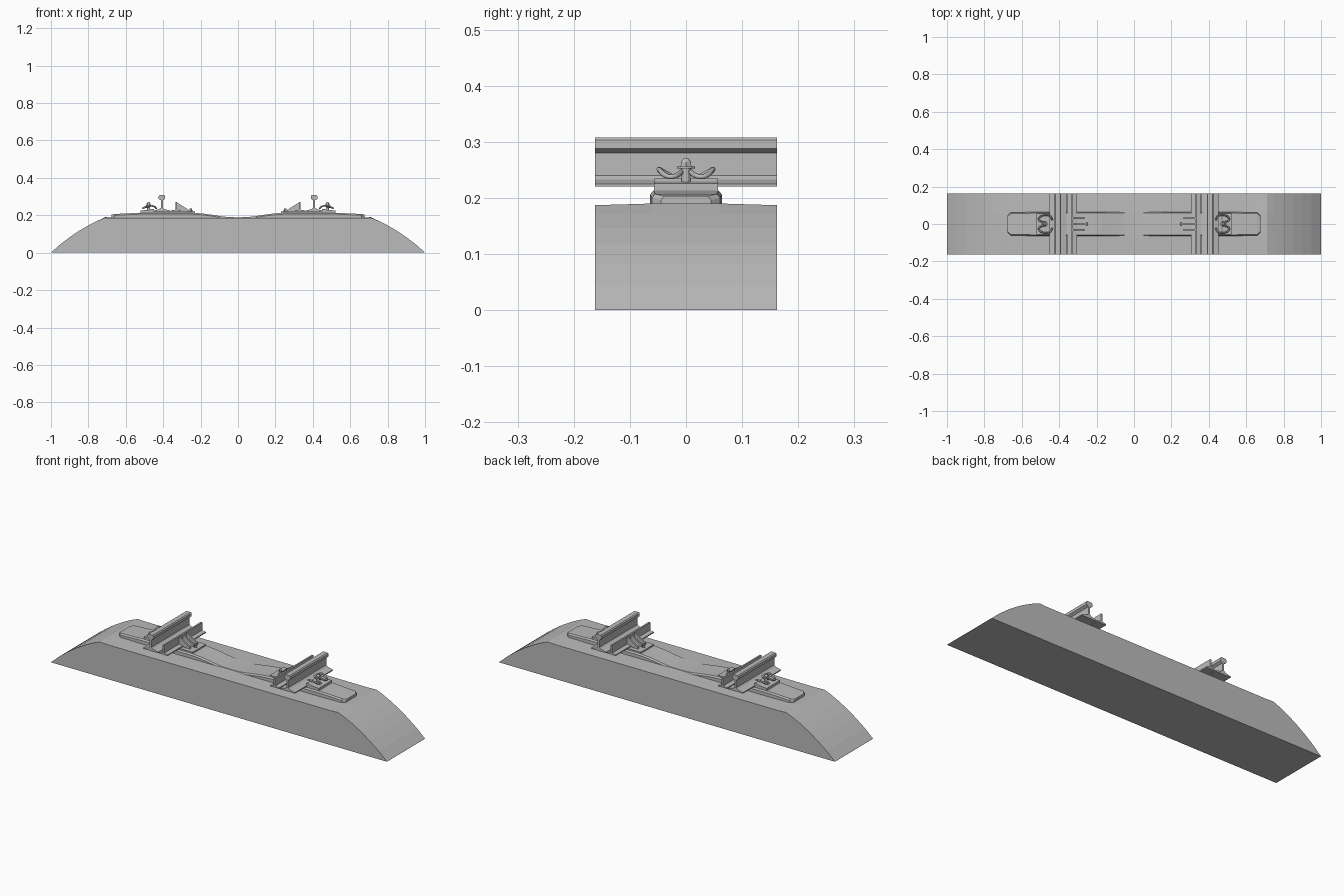
import bpy, bmesh, math
from mathutils import Vector

cube = bpy.data.objects.get("Cube")
if cube:
    bpy.data.objects.remove(cube)

grey = bpy.data.materials.new("plain_grey")
grey.use_nodes = True
COLOUR = (0.5, 0.5, 0.5, 1)
grey.diffuse_color = COLOUR
grey.node_tree.nodes["Principled BSDF"].inputs["Base Color"].default_value = COLOUR

HALF = 0.162  # half the length of track


def finish(name, bm):
    bmesh.ops.recalc_face_normals(bm, faces=bm.faces)
    mesh = bpy.data.meshes.new(name)
    bm.to_mesh(mesh)
    bm.free()
    mesh.materials.append(grey)
    obj = bpy.data.objects.new(name, mesh)
    bpy.context.collection.objects.link(obj)
    return obj


def loft(name, rings):
    """Skin a closed solid over a row of equal rings."""
    bm = bmesh.new()
    rows = [[bm.verts.new(p) for p in ring] for ring in rings]
    n = len(rows[0])
    for a, b in zip(rows, rows[1:]):
        for i in range(n):
            j = (i + 1) % n
            bm.faces.new((a[i], a[j], b[j], b[i]))
    bm.faces.new(rows[0])
    bm.faces.new(rows[-1][::-1])
    return finish(name, bm)


def extrude(name, profile, y0, y1, side):
    return loft(name, [[(side * x, y, z) for x, z in profile] for y in (y0, y1)])


def box(name, x0, x1, half_y, z0, z1, side, y=0):
    return extrude(name, [(x0, z0), (x1, z0), (x1, z1), (x0, z1)], y - half_y, y + half_y, side)


def disc(name, x, y, z0, z1, r0, r1, side, sides=12):
    def ring(r, z):
        return [(side * x + r * math.cos(math.tau * i / sides),
                 y + r * math.sin(math.tau * i / sides), z) for i in range(sides)]
    return loft(name, [ring(r0, z0), ring(r1, z1)])


def rod(name, points, radius, side, flip):
    curve = bpy.data.curves.new(name, "CURVE")
    curve.dimensions = "3D"
    curve.bevel_depth = radius
    curve.bevel_resolution = 1
    curve.use_fill_caps = True
    curve.resolution_u = 4
    spline = curve.splines.new("NURBS")
    spline.points.add(len(points) - 1)
    for p, (x, y, z) in zip(spline.points, points):
        p.co = (side * x, flip * y, z, 1)
    spline.use_endpoint_u = True
    spline.order_u = 3
    temp = bpy.data.objects.new(name, curve)
    bpy.context.collection.objects.link(temp)
    bpy.context.view_layer.update()
    mesh = bpy.data.meshes.new_from_object(temp.evaluated_get(bpy.context.evaluated_depsgraph_get()))
    bpy.data.objects.remove(temp)
    mesh.materials.clear()
    mesh.materials.append(grey)
    bpy.context.collection.objects.link(bpy.data.objects.new(name, mesh))


# Ballast bed: rounded shoulders and a slight crown
shoulder = [(1, 0.0005), (0.95, 0.045), (0.9, 0.083), (0.85, 0.117), (0.8, 0.146), (0.75, 0.171), (0.71, 0.187)]
line = [(-x, z) for x, z in shoulder] + [(-0.66, 0.185), (0.66, 0.185)] + shoulder[::-1]
rings = []
for x, z in line:
    crown = 0.003 if z > 0.18 else 0
    rings.append([(x, -HALF, 0), (x, HALF, 0), (x, HALF, z), (x, 0.06, z + crown),
                  (x, -0.06, z + crown), (x, -HALF, z)])
loft("ballast_bed", rings)

# Sleeper: chamfered ends and a dipped waist
half_line = [(0.675, 0.045, 0.203), (0.66, 0.061, 0.207), (0.53, 0.064, 0.213), (0.25, 0.064, 0.213)]
half_line += [(x, 0.064, 0.2005 - 0.0125 * math.cos(math.pi * x / 0.25))
              for x in (0.21, 0.17, 0.13, 0.09, 0.05)]
stations = [(-x, w, z) for x, w, z in half_line] + [(0, 0.064, 0.189)]
stations += half_line[::-1]
loft("sleeper", [[(x, -w, 0.17), (x, w, 0.17), (x, w, z - 0.007), (x, w - 0.006, z),
                  (x, 0.006 - w, z), (x, -w, z - 0.007)] for x, w, z in stations])

# Rail section, half width and height
RAIL_X = 0.407
rail_half = [(0.045, 0.22), (0.045, 0.225), (0.014, 0.233), (0.005, 0.24), (0.005, 0.28),
             (0.018, 0.288), (0.018, 0.303), (0.013, 0.308)]
rail = [(RAIL_X + x, z) for x, z in rail_half] + [(RAIL_X - x, z) for x, z in rail_half[::-1]]
# Angle-shaped guard beside the rail
guard = [(0.358, 0.22), (0.305, 0.22), (0.305, 0.226), (0.326, 0.23), (0.326, 0.272),
         (0.335, 0.272), (0.335, 0.23), (0.358, 0.226)]

for side, label in ((1, "left"), (-1, "right")):
    extrude(label + "_rail", rail, -HALF, HALF, side)
    extrude(label + "_guard_rail", guard, -HALF, HALF, side)
    box(label + "_base_plate", 0.23, 0.52, 0.057, 0.205, 0.22, side)

    # Outer shoulder with bolt
    extrude(label + "_shoulder", [(0.448, 0.215), (0.52, 0.215), (0.52, 0.226), (0.475, 0.229),
                                  (0.465, 0.235), (0.448, 0.235)], -0.057, 0.057, side)
    disc(label + "_bolt_shank", 0.478, 0, 0.22, 0.256, 0.008, 0.008, side)
    disc(label + "_bolt_washer", 0.478, 0, 0.252, 0.256, 0.016, 0.016, side)
    disc(label + "_bolt_nut", 0.478, 0, 0.256, 0.264, 0.011, 0.01, side, 6)
    disc(label + "_bolt_tip", 0.478, 0, 0.264, 0.27, 0.009, 0.005, side)

    # Spring clip arms curling around the bolt
    for flip in (1, -1):
        rod(label + "_spring_clip", [(0.468, 0.006, 0.249), (0.505, 0.012, 0.24), (0.512, 0.034, 0.236),
                                     (0.48, 0.05, 0.252), (0.445, 0.046, 0.25),
                                     (0.437, 0.022, 0.236)], 0.0045, side, flip)

    # Inner braces that hold the guard
    for y in (-0.03, 0, 0.03):
        extrude(label + "_guard_brace", [(0.33, 0.218), (0.262, 0.218), (0.262, 0.228), (0.33, 0.271)],
                y - 0.004, y + 0.004, side)
    disc(label + "_inner_bolt", 0.252, 0, 0.218, 0.236, 0.008, 0.007, side, 6)
